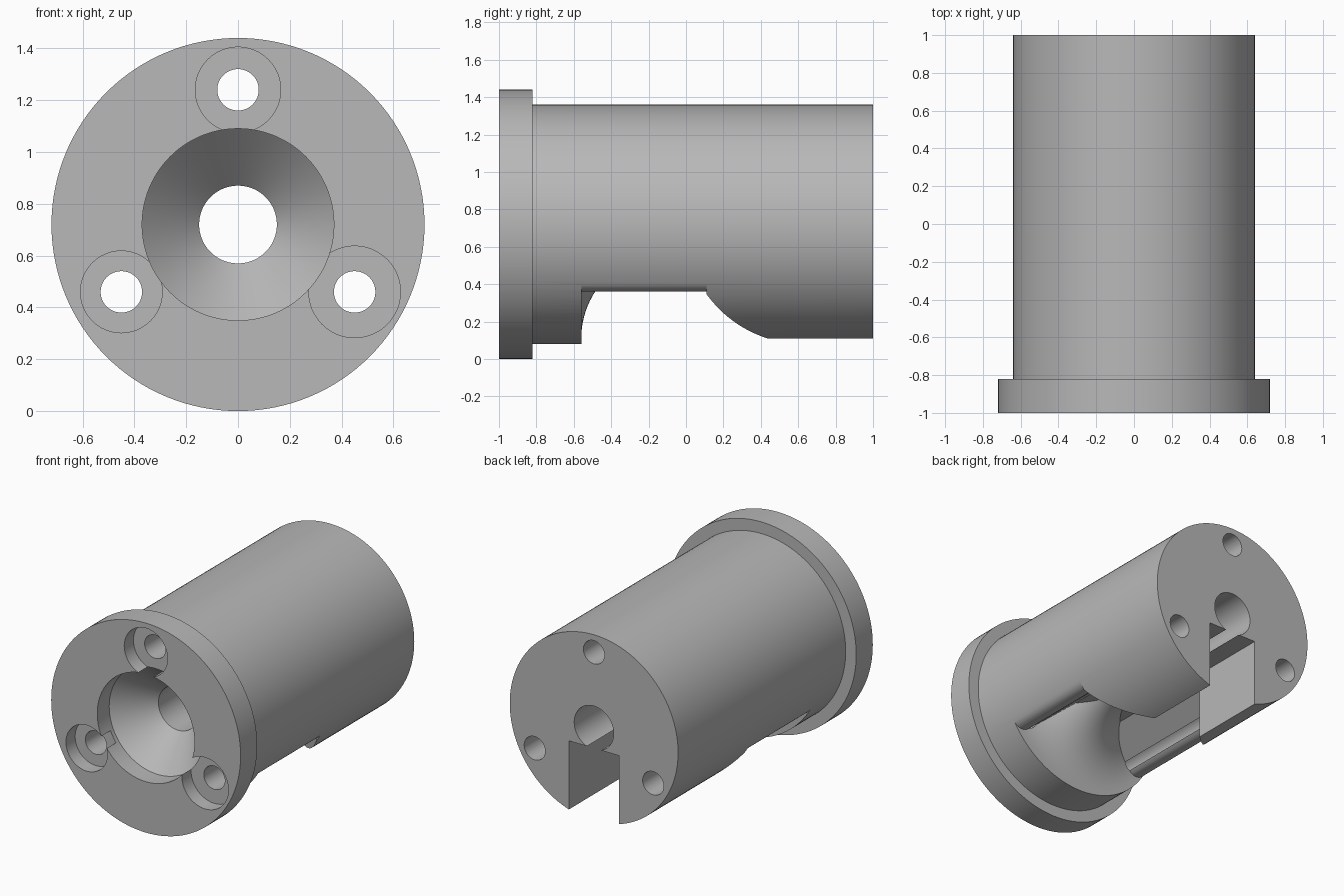
import bpy, bmesh
from math import sin, cos, radians, pi, sqrt
from mathutils import Vector, Matrix

cube = bpy.data.objects.get("Cube")
if cube:
    bpy.data.objects.remove(cube, do_unlink=True)

AXIS = 0.72      # height of the turning axis
BODY_R = 0.64
BORE_R = 0.15
SLOT = 0.19      # half width of the slot
SLOT_TOP = 0.58

metal = bpy.data.materials.new("plain grey")
metal.use_nodes = True
grey = (0.48, 0.48, 0.48, 1)
metal.diffuse_color = grey
metal.node_tree.nodes["Principled BSDF"].inputs["Base Color"].default_value = grey


def finish(name, bm):
    bmesh.ops.remove_doubles(bm, verts=bm.verts, dist=1e-5)
    bmesh.ops.recalc_face_normals(bm, faces=bm.faces)
    mesh = bpy.data.meshes.new(name)
    bm.to_mesh(mesh)
    bm.free()
    mesh.materials.append(metal)
    obj = bpy.data.objects.new(name, mesh)
    bpy.context.collection.objects.link(obj)
    return obj


def lathe(name, profile, x=0, z=AXIS, steps=128):
    """Turn (radius, y) points about an axis along y."""
    bm = bmesh.new()
    verts = [bm.verts.new((x + r, y, z)) for r, y in profile]
    edges = [bm.edges.new(pair) for pair in zip(verts, verts[1:])]
    bmesh.ops.spin(bm, geom=verts + edges, cent=(x, 0, z), axis=(0, 1, 0),
                   angle=2 * pi, steps=steps, use_merge=False)
    return finish(name, bm)


def prism(name, points, vector):
    bm = bmesh.new()
    face = bm.faces.new([bm.verts.new(p) for p in points])
    new = bmesh.ops.extrude_face_region(bm, geom=[face])["geom"]
    bmesh.ops.translate(bm, vec=vector,
                        verts=[v for v in new if isinstance(v, bmesh.types.BMVert)])
    return finish(name, bm)


def combine(target, tool, operation="DIFFERENCE"):
    mod = target.modifiers.new(tool.name, "BOOLEAN")
    mod.operation, mod.object, mod.solver = operation, tool, "EXACT"
    bpy.context.view_layer.objects.active = target
    bpy.ops.object.modifier_apply(modifier=mod.name)
    bpy.data.objects.remove(tool, do_unlink=True)


# Flanged barrel
barrel = lathe("flanged_barrel", [(0, -1), (0.72, -1), (0.72, -0.82),
                                  (BODY_R, -0.82), (BODY_R, 1), (0, 1)])

# Underside pocket: sloped ceiling ending in rounded lips
lip = 0.08
lip_z = 0.44
lip_x = sqrt((BODY_R - lip) ** 2 - (AXIS - lip_z) ** 2)
half = [(SLOT, SLOT_TOP)]
for i in range(11):
    a = radians(231 + 99 * i / 10)
    half.append((lip_x + lip * cos(a), lip_z + lip * sin(a)))
half += [(0.75, 0.29), (0.75, -0.2)]
section = half + [(-x, z) for x, z in reversed(half)]
pocket = prism("pocket_cutter", [(x, -0.6, z) for x, z in section], (0, 1.2, 0))

# Pocket plan: angled rear walls that narrow into the slot
plan = [(0.9, -0.58), (0.9, 0.11), (0.52, 0.11), (SLOT, 0.44)]
plan += [(-x, y) for x, y in reversed(plan)]
combine(pocket, prism("pocket_plan", [(x, y, -0.5) for x, y in plan], (0, 0, 2)),
        "INTERSECT")

# Horn-shaped front wall of the pocket
sweep = 0.46
horn = [(0, -0.8), (0.95, -0.8), (0.95, -0.56)]
for i in range(25):
    a = radians(88 * i / 24)
    horn.append((0.61 - sweep * sin(a), -0.56 + sweep * (1 - cos(a))))
horn.append((0, horn[-1][1]))
combine(pocket, lathe("horn_wall", horn))
combine(barrel, pocket)

# Slot running out through the back
slot = [(-SLOT, 0.43, -0.2), (SLOT, 0.43, -0.2),
        (SLOT, 0.43, SLOT_TOP), (-SLOT, 0.43, SLOT_TOP)]
combine(barrel, prism("slot_cutter", slot, (0, 1, 0)))

# Central bore with its countersunk mouth
combine(barrel, lathe("bore_cutter", [(0, -1.1), (0.37, -1.1), (0.37, -0.87),
                                      (BORE_R, -0.65), (BORE_R, 1.1), (0, 1.1)]))

# Three counterbored screw holes
for angle, recess in ((90, 0.165), (210, 0.158), (330, 0.177)):
    a = radians(angle)
    combine(barrel, lathe("screw_hole_cutter",
                          [(0, -1.1), (recess, -1.1), (recess, -0.9),
                           (0.08, -0.9), (0.08, 1.1), (0, 1.1)],
                          0.52 * cos(a), AXIS + 0.52 * sin(a), 48))

# Smooth round walls, crisp edges
bpy.ops.object.select_all(action="DESELECT")
barrel.select_set(True)
bpy.context.view_layer.objects.active = barrel
bpy.ops.object.shade_smooth_by_angle(angle=radians(25))
